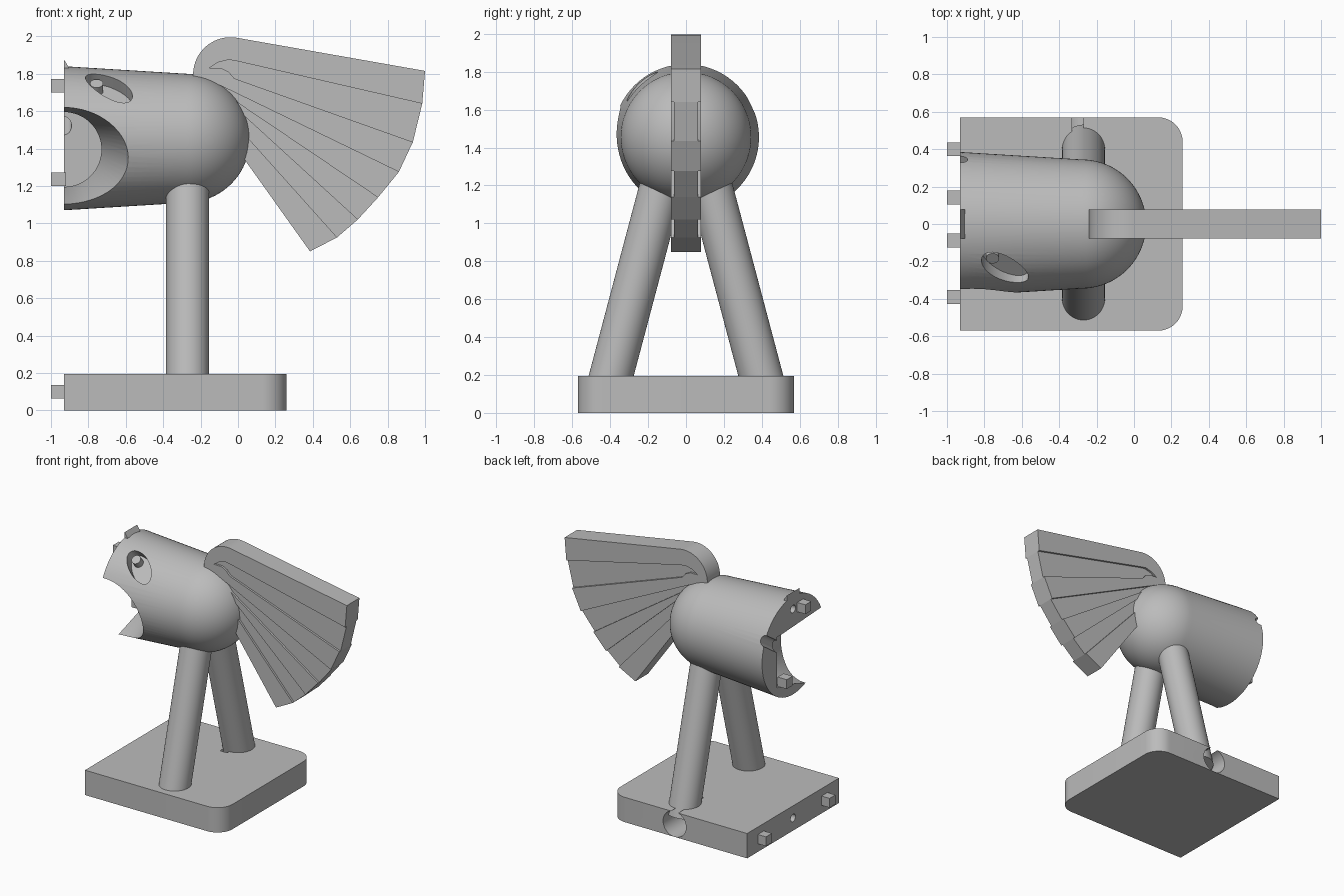
import bpy, bmesh
from math import sin, cos, pi, radians
from mathutils import Vector, Matrix

if "Cube" in bpy.data.objects:
    bpy.data.objects.remove(bpy.data.objects["Cube"], do_unlink=True)

grey = bpy.data.materials.new("plain_grey")
grey.use_nodes = True
grey.diffuse_color = (0.5, 0.5, 0.5, 1)
grey.node_tree.nodes["Principled BSDF"].inputs["Base Color"].default_value = (0.5, 0.5, 0.5, 1)

CUT = -0.93      # x of the flat joining plane
AXIS_Z = 1.455   # height of the body axis


def finish(name, bm):
    bmesh.ops.recalc_face_normals(bm, faces=bm.faces)
    mesh = bpy.data.meshes.new(name)
    bm.to_mesh(mesh)
    bm.free()
    mesh.materials.append(grey)
    obj = bpy.data.objects.new(name, mesh)
    bpy.context.collection.objects.link(obj)
    return obj


def activate(obj):
    bpy.ops.object.select_all(action='DESELECT')
    obj.select_set(True)
    bpy.context.view_layer.objects.active = obj


def smooth(obj):
    activate(obj)
    bpy.ops.object.shade_smooth_by_angle(angle=radians(30))


def loft(name, rings):
    """Skin a list of point rings and cap both ends."""
    bm = bmesh.new()
    loops = [[bm.verts.new(p) for p in ring] for ring in rings]
    n = len(loops[0])
    for a, b in zip(loops, loops[1:]):
        for i in range(n):
            j = (i + 1) % n
            bm.faces.new((a[i], a[j], b[j], b[i]))
    bm.faces.new(loops[0])
    bm.faces.new(loops[-1])
    return finish(name, bm)


def prism(name, outline, half):
    """Extrude an x-z outline equally to both sides of y = 0."""
    return loft(name, [[(x, s * half, z) for x, z in outline] for s in (-1, 1)])


def rod(name, start, end, radius, sides=48):
    start, end = Vector(start), Vector(end)
    turn = (end - start).to_track_quat('Z', 'Y')
    circle = [turn @ Vector((radius * cos(2 * pi * i / sides), radius * sin(2 * pi * i / sides), 0))
              for i in range(sides)]
    return loft(name, [[start + c for c in circle], [end + c for c in circle]])


def box(name, centre, size):
    bm = bmesh.new()
    bmesh.ops.create_cube(bm, size=1, matrix=Matrix.Translation(centre) @ Matrix.Diagonal((*size, 1)))
    return finish(name, bm)


def carve(obj, *cutters):
    for cutter in cutters:
        mod = obj.modifiers.new("cut", 'BOOLEAN')
        mod.operation, mod.solver, mod.object = 'DIFFERENCE', 'EXACT', cutter
        activate(obj)
        bpy.ops.object.modifier_apply(modifier=mod.name)
        bpy.data.objects.remove(cutter, do_unlink=True)


# Base slab, rounded on the two outer corners
corner = 0.13
arc = [i * pi / 24 for i in range(13)]
outline = [(CUT, -0.57)]
outline += [(0.26 - corner + corner * sin(a), -0.57 + corner - corner * cos(a)) for a in arc]
outline += [(0.26 - corner + corner * cos(a), 0.57 - corner + corner * sin(a)) for a in arc]
outline += [(CUT, 0.57)]
base = loft("base", [[(x, y, z) for x, y in outline] for z in (0, 0.195)])
carve(base,
      rod("side_hole_cutter", (-0.3, 0.25, 0.1), (-0.3, 0.7, 0.1), 0.07 + 0.03),
      rod("pin_hole_cutter", (-1, 0, 0.1), (-0.8, 0, 0.1), 0.03, 24))
smooth(base)

# Splayed legs
for name, side in (("front_leg", -1), ("back_leg", 1)):
    smooth(rod(name, (-0.27, side * 0.42, 0.1), (-0.27, side * 0.07, 1.42), 0.115))

# Tapered body with a domed end
profile = [(CUT, 0.385), (-0.28, 0.345)]
profile += [(-0.28 + 0.345 * sin(a), 0.345 * cos(a)) for a in (i * pi / 40 for i in range(1, 20))]
profile.append((0.064, 0.012))
body = loft("body", [[(x, r * cos(t), AXIS_Z + r * sin(t)) for t in (2 * pi * i / 72 for i in range(72))]
                     for x, r in profile])

# Flared opening in the front, half of it lost at the joining plane
flare = [(0.2, 1.395, 0.2, 0.2), (0.13, 1.395, 0.2, 0.2), (-0.45, 1.315, 0.375, 0.31)]
mouth = loft("opening_cutter", [[(CUT + rx * cos(t), y, zc + rz * sin(t))
                                 for t in (2 * pi * i / 64 for i in range(64))]
                                for y, zc, rx, rz in flare])

# Slanted oval eye socket
eye = Vector((-0.69, -0.235, 1.725))
normal = Vector((0, -0.64, 0.77))
along = Vector((0.24, -0.15, -0.125)).normalized()
across = normal.cross(along)
oval = [eye + along * 0.15 * cos(t) + across * 0.075 * sin(t) for t in (2 * pi * i / 40 for i in range(40))]
socket = loft("socket_cutter", [[p + normal * d for p in oval] for d in (-0.07, 0.15)])

carve(body, mouth, socket,
      rod("channel_cutter", (CUT, 0.05, 1.42), (CUT, 0.42, 1.67), 0.04, 24),
      rod("body_pin_cutter", (-1, 0, 1.74), (-0.8, 0, 1.74), 0.03, 24))
smooth(body)

pupil_at = eye - along * 0.085
smooth(rod("pupil", pupil_at - normal * 0.09, pupil_at - normal * 0.015, 0.035, 24))

# Crest stub on top of the joining edge
prism("crest", [(CUT, 1.80), (-0.9, 1.80), (-0.905, 1.835), (CUT, 1.875)], 0.077)

# Square joining pegs
for name, y, z in (("base_peg_back", 0.4, 0.1), ("base_peg_front", -0.39, 0.1),
                   ("body_peg_upper", -0.088, 1.735), ("body_peg_lower", 0.142, 1.235)):
    box(name, (CUT - 0.03, y, z), (0.08, 0.073, 0.073))

# Fan tail: seven feathers, every second one slightly thinner
tips = [(1.0, 1.815), (0.985, 1.64), (0.935, 1.435), (0.86, 1.275),
        (0.75, 1.14), (0.64, 1.02), (0.53, 0.925), (0.385, 0.85)]
curl = (-0.155, 1.83)
upper = [(0, 1.866), (-0.05, 1.875), (-0.11, 1.86), curl]
lower = [(-0.02, 1.775), (-0.05, 1.81), (-0.09, 1.83), curl]
roots = [(-0.1, 1.74), (-0.08, 1.70), (-0.06, 1.66), (-0.03, 1.55), (0.0, 1.39)]
crown = [(-0.04 - 0.2 * cos(a), 1.795 + 0.2 * sin(a)) for a in (radians(5 * i) for i in range(21))]
fan = [crown + tips[0:2] + upper + [(-0.155, 1.7), (-0.24, 1.7)],
       lower[::-1] + tips[2:0:-1] + upper[:-1],
       lower[::-1] + tips[2:4] + [roots[0], (-0.155, 1.7)]]
fan += [[roots[i], tips[i + 3], tips[i + 4], roots[i + 1]] for i in range(4)]
for i, shape in enumerate(fan):
    smooth(prism(f"tail_feather_{i + 1}", shape, 0.062 if i % 2 else 0.078))
